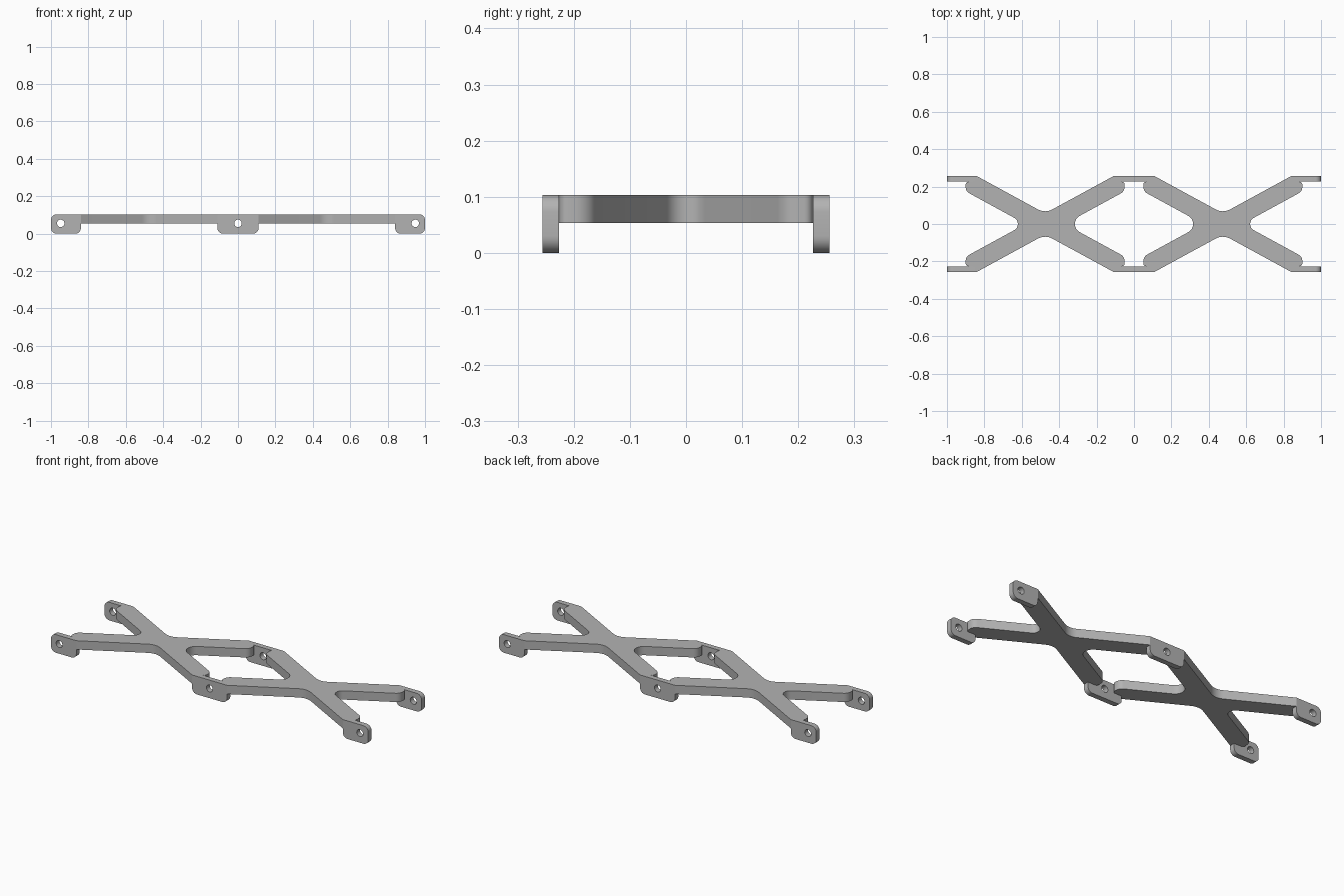
import bpy, bmesh, math
from mathutils import Vector, Matrix

cube = bpy.data.objects.get("Cube")
if cube:
    bpy.data.objects.remove(cube, do_unlink=True)

TOP, PLATE, EDGE, WALL = 0.103, 0.05, 0.256, 0.03
CENTRE, REACH, ARM = 0.475, 0.425, 0.365   # crossing position, arm end, outer bend
INNER = EDGE - WALL

grey = bpy.data.materials.new("satin_grey")
grey.use_nodes = True
colour = (0.45, 0.45, 0.45, 1)
grey.diffuse_color = colour
grey.node_tree.nodes["Principled BSDF"].inputs["Base Color"].default_value = colour


def rounded(corners, steps=8):
    """Round each (x, y, radius) corner of a closed outline."""
    out = []
    for i, (x, y, r) in enumerate(corners):
        p = Vector((x, y))
        if r == 0:
            out.append(p)
            continue
        a = (Vector(corners[i - 1][:2]) - p).normalized()
        b = (Vector(corners[(i + 1) % len(corners)][:2]) - p).normalized()
        half = a.angle(b) / 2
        mid = p + (a + b).normalized() * (r / math.sin(half))
        start = p + a * (r / math.tan(half)) - mid
        end = p + b * (r / math.tan(half)) - mid
        sweep = math.pi - 2 * half
        for k in range(steps + 1):
            t = k / steps
            out.append(mid + (start * math.sin((1 - t) * sweep)
                              + end * math.sin(t * sweep)) / math.sin(sweep))
    return out


def prism(name, loops, depth, matrix):
    """Fill the outlines, holes included, and extrude them."""
    bm = bmesh.new()
    for loop in loops:
        vs = [bm.verts.new((p.x, p.y, 0)) for p in loop]
        for i, v in enumerate(vs):
            bm.edges.new((vs[i - 1], v))
    bmesh.ops.remove_doubles(bm, verts=bm.verts[:], dist=1e-5)
    bmesh.ops.triangle_fill(bm, edges=bm.edges[:], use_beauty=True)
    new = bmesh.ops.extrude_face_region(bm, geom=bm.faces[:])["geom"]
    bmesh.ops.translate(bm, vec=(0, 0, depth),
                        verts=[g for g in new if isinstance(g, bmesh.types.BMVert)])
    bmesh.ops.transform(bm, matrix=matrix, verts=bm.verts[:])
    bmesh.ops.recalc_face_normals(bm, faces=bm.faces[:])
    mesh = bpy.data.meshes.new(name)
    bm.to_mesh(mesh)
    bm.free()
    mesh.materials.append(grey)
    obj = bpy.data.objects.new(name, mesh)
    bpy.context.collection.objects.link(obj)
    bpy.ops.object.select_all(action='DESELECT')
    obj.select_set(True)
    bpy.context.view_layer.objects.active = obj
    bpy.ops.object.shade_smooth_by_angle(angle=math.radians(30))


# Crossed arms
waist = 0.057
slope = (EDGE - waist) / ARM
crotch = waist / slope
arm = [(REACH, (REACH - crotch) * slope, 0.04), (REACH, INNER, 0.015),
       (ARM, INNER, 0), (ARM, EDGE, 0)]
for side, label in ((1, "left"), (-1, "right")):
    def flip(sx, sy, pts):
        return [(sx * x, sy * y, r) for x, y, r in pts]
    outline = ([(crotch, 0, 0.038)] + arm + [(0, waist, 0.08)]
               + flip(-1, 1, arm[::-1]) + [(-crotch, 0, 0.05)]
               + flip(-1, -1, arm) + [(0, -waist, 0.08)] + flip(1, -1, arm[::-1]))
    outline = [(side * (x + CENTRE), y, r) for x, y, r in outline]
    prism(label + "_crossed_arms", [rounded(outline)], PLATE,
          Matrix.Translation((0, 0, TOP - PLATE)))

# Mounting tabs with screw holes
bend = CENTRE - ARM
end = CENTRE + ARM
centre_tab = [(-bend, 0, 0.03), (bend, 0, 0.03), (bend, TOP, 0), (-bend, TOP, 0)]
end_tab = [(end, 0, 0.03), (1, 0, 0.03), (1, TOP, 0.03), (end, TOP, 0)]
tabs = (("centre", centre_tab, 0), ("left", end_tab, 0.948),
        ("right", [(-x, z, r) for x, z, r in end_tab], -0.948))
for label, shape, hole_x in tabs:
    hole = [Vector((hole_x + 0.02 * math.cos(a), 0.055 + 0.02 * math.sin(a)))
            for a in (math.tau * k / 24 for k in range(24))]
    for y, place in ((EDGE, "back"), (-INNER, "front")):
        prism(f"{place}_{label}_tab", [rounded(shape), hole], WALL,
              Matrix.Translation((0, y, 0)) @ Matrix.Rotation(math.pi / 2, 4, 'X'))
